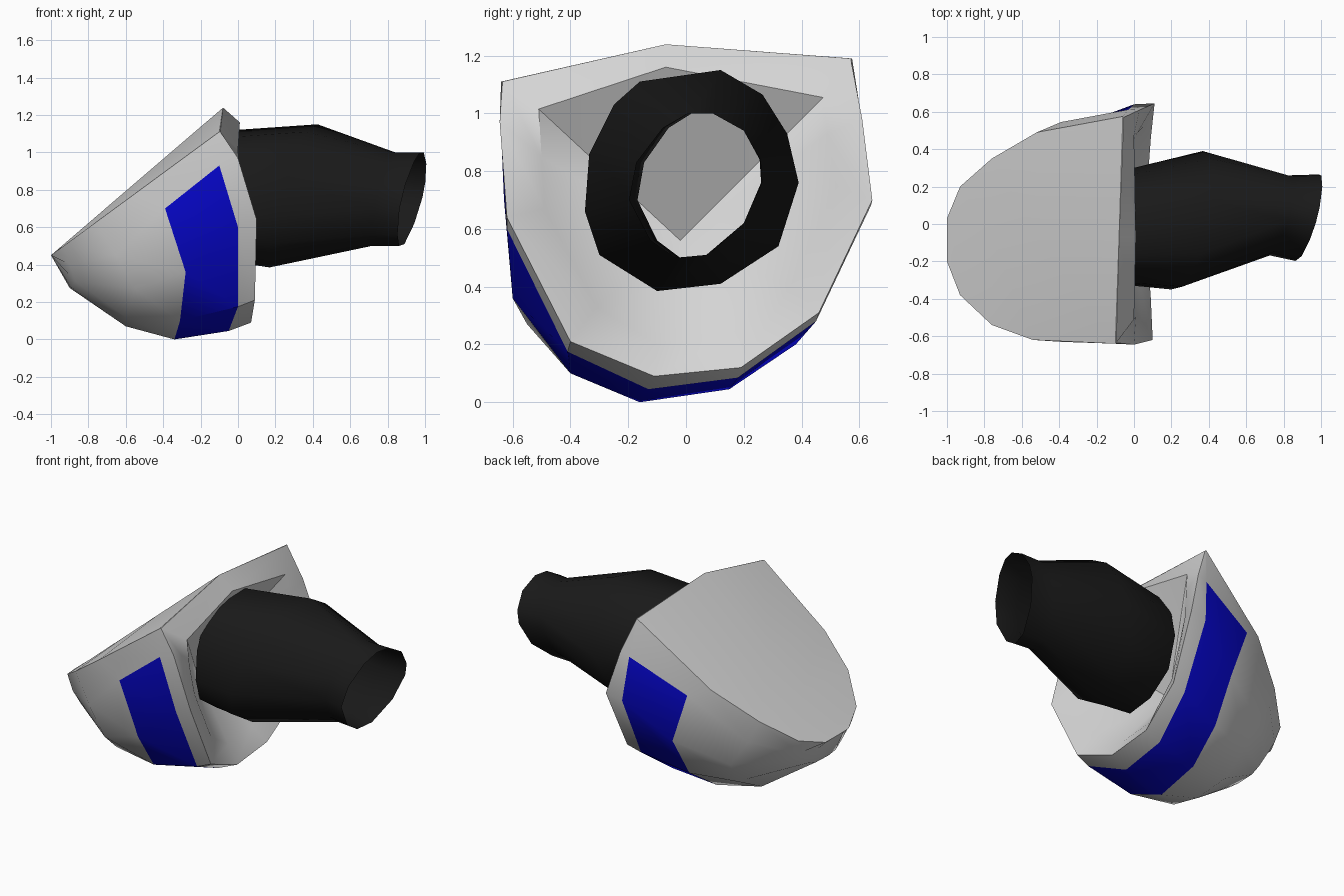
import bpy, bmesh, math

if "Cube" in bpy.data.objects:
    bpy.data.objects.remove(bpy.data.objects["Cube"])


def material(name, rgb):
    m = bpy.data.materials.new(name)
    m.diffuse_color = (*rgb, 1)
    m.use_nodes = True
    m.node_tree.nodes["Principled BSDF"].inputs["Base Color"].default_value = m.diffuse_color
    return m


grey = material("light_grey", (0.66, 0.66, 0.66))
blue = material("deep_blue", (0.002, 0.002, 0.64))
black = material("soft_black", (0.010, 0.010, 0.010))


def finish(bm, name, mats, angle):
    me = bpy.data.meshes.new(name)
    bm.to_mesh(me)
    bm.free()
    ob = bpy.data.objects.new(name, me)
    bpy.context.collection.objects.link(ob)
    for m in mats:
        me.materials.append(m)
    bpy.ops.object.select_all(action='DESELECT')
    ob.select_set(True)
    bpy.context.view_layer.objects.active = ob
    bpy.ops.object.shade_smooth_by_angle(angle=math.radians(angle))
    return ob


def loft(bm, rings):
    """Bridge closed rings of equal size; yields (ring, side, face)."""
    vs = [[bm.verts.new(p) for p in r] for r in rings]
    n = len(rings[0])
    for i in range(len(rings) - 1):
        for j in range(n):
            k = (j + 1) % n
            yield i, j, bm.faces.new((vs[i][j], vs[i][k], vs[i + 1][k], vs[i + 1][j]))


# height of the slanted lid: ridge in the middle, lower front and back edges
def lid(x, y):
    slope = 0.859 if y == -0.07 else 0.733 if y < -0.07 else 0.787
    return (x, y, 0.45 + slope * (x + 1))


# shell cross-sections: front lid edge, round the underside, back lid edge, ridge
tip = [(-1, -0.2 + 0.23 * j / 9, 0.45) for j in range(10)] + [(-1, -0.07, 0.45)]
nose = [lid(-.93, -.38), (-.9, -.37, .4), (-.87, -.33, .31), (-.895, -.22, .28),
        (-.9, -.14, .275), (-.9, -.02, .28), (-.89, .06, .3), (-.89, .12, .34),
        (-.91, .17, .41), lid(-.93, .2), lid(-.97, -.07)]
middle = [lid(-.76, -.54), (-.655, -.558, .45), (-.55, -.55, .27), (-.6, -.36, .12),
          (-.6, -.15, .07), (-.6, .1, .09), (-.57, .3, .19), (-.59, .40, .34),
          (-.7, .375, .5), lid(-.76, .35), lid(-.76, -.07)]
band = [lid(-.54, -.62), (-.39, -.63, .7), (-.28, -.6, .36), (-.31, -.4, .1),
        (-.34, -.16, 0), (-.32, .15, .045), (-.29, .38, .2), (-.28, .535, .46),
        (-.39, .545, .78), lid(-.52, .49), lid(-.52, -.07)]
mouth = [(-.1, -.64, 1.11), (-.1, -.64, .93), (0, -.62, .6), (0, -.41, .175),
         (-.05, -.13, .045), (-.04, .18, .085), (0, .45, .28), (0, .64, .68),
         (-.03, .612, .955), (-.06, .575, 1.19), (-.08, -.07, 1.24)]
lip = [(-.095, -.635, 1.11), (0, -.645, .97), (.1, -.62, .64), (.09, -.4, .21),
       (.07, -.11, .09), (.07, .19, .12), (.09, .46, .31), (.11, .645, .7),
       (.03, .61, .98), (-.055, .57, 1.19), (-.08, -.07, 1.239)]
# edge of the shallow funnel inside the mouth
inner = [(0, -.51, 1.015), (.01, -.5, .85), (.04, -.49, .67), (.03, -.31, .33),
         (0, -.1, .2), (0, .14, .22), (.02, .36, .4), (.05, .52, .75),
         (.02, .49, .93), (0, .475, 1.055), (.01, -.07, 1.16)]
deep = (-.28, -.02, .56)

bm = bmesh.new()
for i, j, f in loft(bm, [tip, nose, middle, band, mouth, lip, inner, [deep] * 11]):
    f.material_index = 1 if i == 3 and 1 <= j <= 7 else 0
bmesh.ops.remove_doubles(bm, verts=bm.verts, dist=0.002)
bmesh.ops.recalc_face_normals(bm, faces=bm.faces)
finish(bm, "cap_shell", [grey, blue], 34)


# irregular outlines (y, z) of the tube's widest part and its open end
wide = [(.39, .76), (.35, .93), (.265, 1.065), (.12, 1.15), (-.16, 1.11), (-.25, 1.03),
        (-.335, .86), (-.35, .66), (-.3, .51), (-.1, .385), (.12, .41), (.32, .54)]
end = [(.26, .76), (.255, .84), (.2, .94), (.1, 1.0), (.02, 1.0), (-.06, .95),
       (-.145, .83), (-.168, .7), (-.1, .56), (-.02, .5), (.08, .51), (.2, .62)]


def section(outline, x, c, sy, sz, ky, kz, shift=0):
    """Scale an outline about centre c, tilting it by slopes ky and kz."""
    out = []
    for y, z in outline:
        y, z = (y - c[0]) * sy, (z - c[1]) * sz
        out.append((x + ky * y + kz * z, c[0] + shift + y, c[1] + z))
    return out


# open tube: base sunk into the funnel, widest part, neck, flared end
tube = [section(wide, -.07, (.02, .77), .82, .91, 0, 0, -.04),
        section(wide, .3, (.02, .77), 1, 1, .19, .28),
        section(end, .78, (.05, .75), 1, 1, .2, .2),
        section(end, .93, (.05, .75), 1.08, 1.0, .24, .2, -.012)]
bm = bmesh.new()
for _ in loft(bm, tube):
    pass
bmesh.ops.recalc_face_normals(bm, faces=bm.faces)
finish(bm, "bent_tube", [black], 45)
